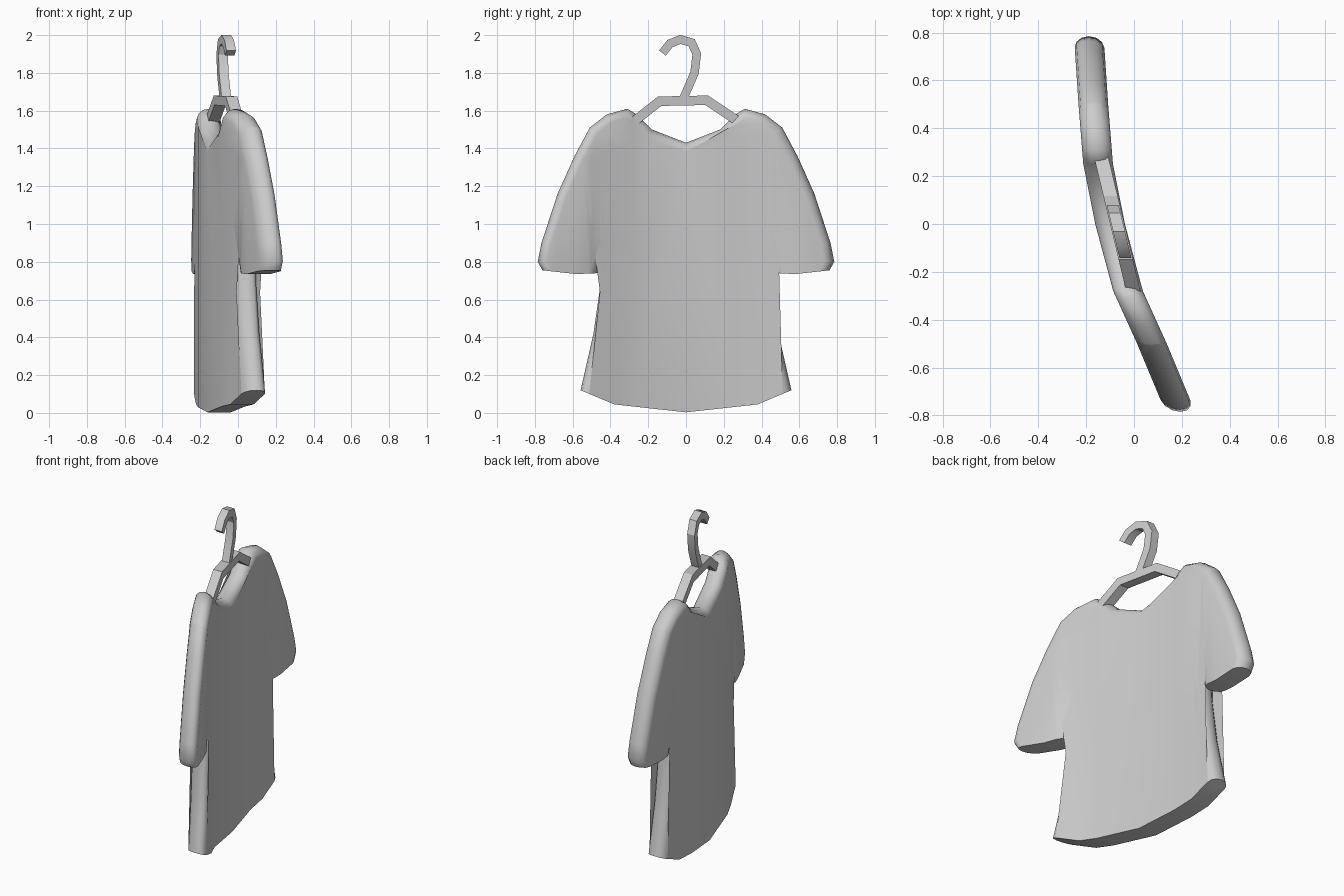
import bpy, bmesh, math
from mathutils import Vector

cube = bpy.data.objects.get("Cube")
if cube:
    bpy.data.objects.remove(cube, do_unlink=True)

# One plain material for everything
grey = bpy.data.materials.new("light_grey")
grey.use_nodes = True
COLOUR = (0.6, 0.6, 0.6, 1)
grey.diffuse_color = COLOUR
grey.node_tree.nodes["Principled BSDF"].inputs["Base Color"].default_value = COLOUR


def finish(name, bm, angle):
    bmesh.ops.recalc_face_normals(bm, faces=bm.faces)
    mesh = bpy.data.meshes.new(name)
    bm.to_mesh(mesh)
    bm.free()
    mesh.materials.append(grey)
    obj = bpy.data.objects.new(name, mesh)
    bpy.context.collection.objects.link(obj)
    bpy.ops.object.select_all(action='DESELECT')
    obj.select_set(True)
    bpy.context.view_layer.objects.active = obj
    bpy.ops.object.shade_smooth_by_angle(angle=math.radians(angle))


# Curve of the hanging cloth seen from above: (y, x)
BEND = [(-0.8, 0.2), (-0.5, 0.075), (-0.28, -0.025), (0, -0.1),
        (0.25, -0.15), (0.5, -0.17), (0.8, -0.19)]


def bend(y):
    for (y0, x0), (y1, x1) in zip(BEND, BEND[1:]):
        if y <= y1:
            return x0 + (x1 - x0) * (y - y0) / (y1 - y0)
    return BEND[-1][1]


# Half outline of the shirt (y, z, flat opening edge), hem to neckline
HALF = [(0, 0.003, 1), (0.38, 0.045, 1), (0.558, 0.12, 1), (0.49, 0.42, 0),
        (0.45, 0.7, 0), (0.425, 0.95, 0), (0.462, 0.74, 1), (0.58, 0.735, 1),
        (0.76, 0.755, 1), (0.785, 0.8, 0), (0.765, 0.9, 0), (0.68, 1.16, 0),
        (0.59, 1.36, 0), (0.51, 1.51, 0), (0.42, 1.58, 0), (0.31, 1.61, 0),
        (0.26, 1.58, 0), (0.18, 1.5, 0), (0, 1.43, 0)]
outline = HALF + [(-y, z, c) for y, z, c in HALF[-2:0:-1]]


def inward(i):
    """Direction in which the rim narrows at outline point i."""
    n = len(outline)
    prev, here, nxt = outline[i - 1], outline[i], outline[(i + 1) % n]
    p, q, r = (Vector(v[:2]) for v in (prev, here, nxt))
    if here[2]:
        if prev[2] and nxt[2]:
            return Vector((0, 0))
        return ((p if prev[2] else r) - q).normalized()
    a, b = (q - p).normalized(), (r - q).normalized()
    return Vector((-a.y - b.y, a.x + b.x)).normalized()


# Shirt: rounded rim around two panels, then bent
ROUND, DEPTH = 0.05, 0.062
bm = bmesh.new()
rings = []
for step in range(-3, 4):
    a = math.radians(step * 30)
    ring = []
    for i, (y, z, c) in enumerate(outline):
        d = inward(i) * ROUND * (1 - math.cos(a))
        ring.append(bm.verts.new((DEPTH * math.sin(a), y + d.x, z + d.y)))
    rings.append(ring)
count = len(outline)
for low, high in zip(rings, rings[1:]):
    for i in range(count):
        j = (i + 1) % count
        bm.faces.new((low[i], low[j], high[j], high[i]))
panels = [bm.faces.new(rings[0]), bm.faces.new(rings[-1])]
bmesh.ops.triangulate(bm, faces=panels)
for y, x in BEND[1:-1]:
    bmesh.ops.bisect_plane(bm, geom=bm.verts[:] + bm.edges[:] + bm.faces[:],
                           dist=0.0001, plane_co=(0, y, 0), plane_no=(0, 1, 0))
for v in bm.verts:
    v.co.x += bend(v.co.y)
finish("shirt", bm, 50)


def ribbon(name, path, width, depth):
    """Flat strip along a (y, z) path, extruded across the hanger."""
    pts = [Vector(p) for p in path]
    bm = bmesh.new()
    sections = []
    for i, p in enumerate(pts):
        a = (p - pts[i - 1]).normalized() if i else (pts[1] - p).normalized()
        b = (pts[i + 1] - p).normalized() if i < len(pts) - 1 else a
        t = (a + b).normalized()
        side = Vector((-t.y, t.x)) * width / 2 / max(t.dot(a), 0.5)
        section = []
        for s, d in ((-1, -1), (1, -1), (1, 1), (-1, 1)):
            q = p + side * s
            section.append(bm.verts.new((-0.07 - 0.24 * q.x + d * depth / 2, q.x, q.y)))
        sections.append(section)
    for s0, s1 in zip(sections, sections[1:]):
        for k in range(4):
            m = (k + 1) % 4
            bm.faces.new((s0[k], s0[m], s1[m], s1[k]))
    bm.faces.new(sections[0])
    bm.faces.new(sections[-1])
    finish(name, bm, 30)


# Hanger
ribbon("hanger_arms", [(-0.32, 1.5), (-0.26, 1.555), (-0.14, 1.65),
                       (0.11, 1.655), (0.26, 1.555), (0.32, 1.51)], 0.05, 0.06)
ribbon("hanger_hook", [(-0.02, 1.65), (0.045, 1.8), (0.057, 1.9), (0.03, 1.96),
                       (-0.03, 1.977), (-0.085, 1.955), (-0.125, 1.905)], 0.045, 0.05)
